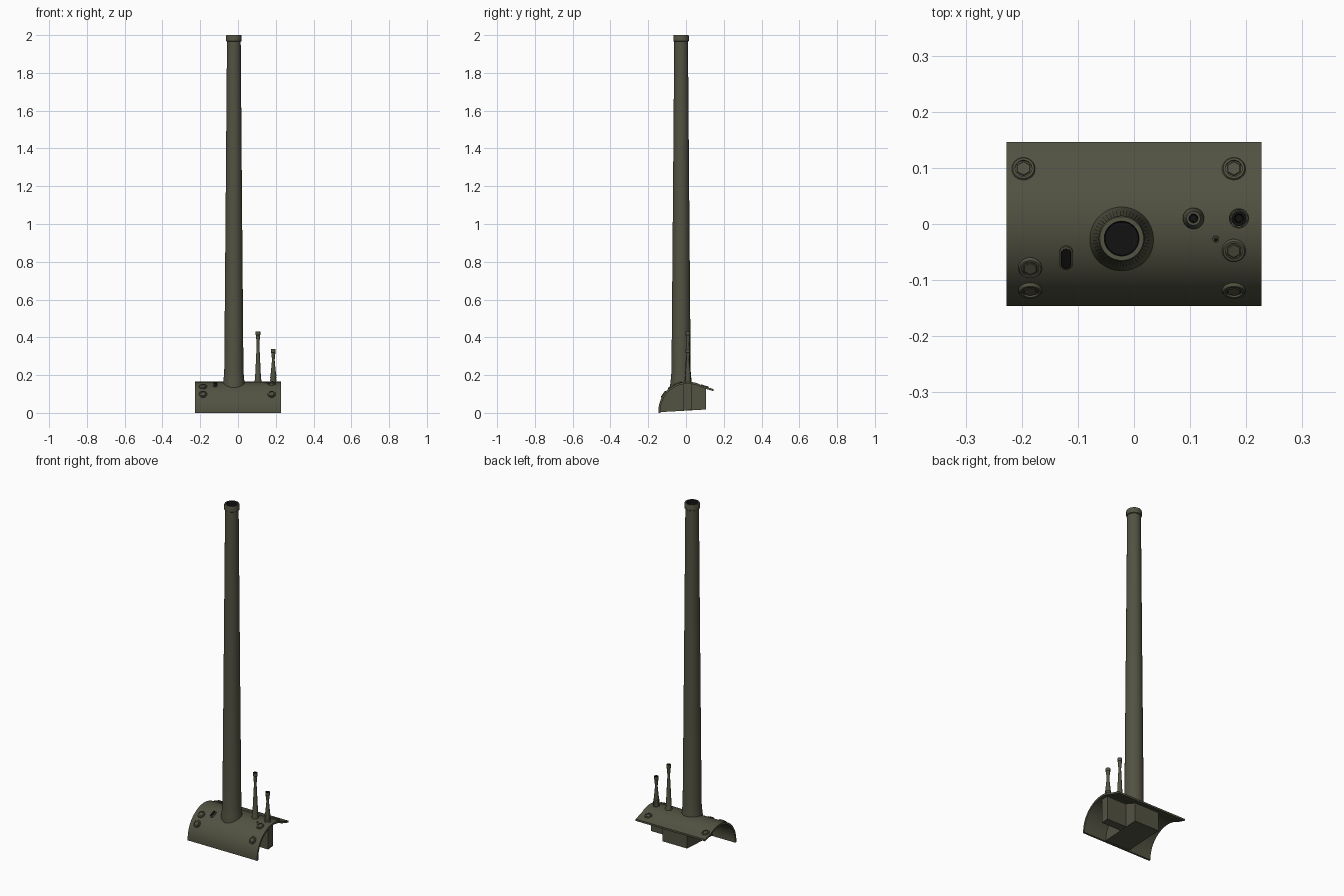
import bpy, bmesh, math
from mathutils import Vector, Matrix

cube = bpy.data.objects.get("Cube")
if cube:
    bpy.data.objects.remove(cube, do_unlink=True)


def material(name, rgb):
    m = bpy.data.materials.new(name)
    m.use_nodes = True
    m.diffuse_color = (*rgb, 1)
    bsdf = m.node_tree.nodes["Principled BSDF"]
    bsdf.inputs["Base Color"].default_value = (*rgb, 1)
    bsdf.inputs["Roughness"].default_value = 0.7
    return m


OLIVE = material("olive_drab", (0.085, 0.085, 0.055))
DARK = material("bore_black", (0.006, 0.006, 0.006))
parts = []


def finish(name, bm, matrix=None):
    bmesh.ops.recalc_face_normals(bm, faces=bm.faces)
    mesh = bpy.data.meshes.new(name)
    bm.to_mesh(mesh)
    bm.free()
    mesh.materials.append(OLIVE)
    mesh.materials.append(DARK)
    obj = bpy.data.objects.new(name, mesh)
    bpy.context.collection.objects.link(obj)
    if matrix:
        obj.matrix_world = matrix
    parts.append(obj)
    return obj


def lathe(name, profile, matrix, segs=32, stretch=0, dark_from=None):
    """Turned part; rings from dark_from onward are bore faces."""
    bm = bmesh.new()
    rings = []
    for r, z in profile:
        ring = []
        for i in range(segs):
            a = 2 * math.pi * (i + 0.5) / segs
            y = r * math.sin(a) + math.copysign(stretch, math.sin(a))
            ring.append(bm.verts.new((r * math.cos(a), y, z)))
        rings.append(ring)
    dark = len(profile) if dark_from is None else dark_from
    for k in range(len(rings) - 1):
        for i in range(segs):
            j = (i + 1) % segs
            f = bm.faces.new((rings[k][i], rings[k][j], rings[k + 1][j], rings[k + 1][i]))
            f.material_index = int(k >= dark)
    bm.faces.new(rings[0])
    bm.faces.new(rings[-1]).material_index = int(dark < len(profile))
    return finish(name, bm, matrix)


def prism(name, outline, x0, x1):
    """Side outline in y, z carried along x."""
    bm = bmesh.new()
    face = bm.faces.new([bm.verts.new((x0, y, z)) for y, z in outline])
    new = bmesh.ops.extrude_face_region(bm, geom=[face])["geom"]
    bmesh.ops.translate(bm, vec=(x1 - x0, 0, 0),
                        verts=[v for v in new if isinstance(v, bmesh.types.BMVert)])
    return finish(name, bm)


# Curved shield: circular arc running into a shallow rear flange
CY, CZ, R = 0.009, 0.01, 0.155
FLANGE, BACK = 0.088, 0.146


def surface(y):
    """Height and outward normal of the shield at y."""
    z0 = CZ + math.sqrt(R * R - (FLANGE - CY) ** 2)
    if y > FLANGE:
        return z0 - 0.3 * (y - FLANGE), Vector((0, 0.29, 0.957))
    h = math.sqrt(max(R * R - (y - CY) ** 2, 0))
    return CZ + h, Vector((0, y - CY, h)).normalized()


def seat(x, y):
    z, n = surface(y)
    rot = Vector((0, 0, 1)).rotation_difference(n).to_matrix().to_4x4()
    return Matrix.Translation((x, y, z)) @ rot


end = math.acos((FLANGE - CY) / R)
angles = [math.pi + (end - math.pi) * i / 28 for i in range(29)]


def arc(r):
    return [(CY + r * math.cos(a), CZ + r * math.sin(a)) for a in angles]


T = 0.011
outer = [(-BACK, 0)] + arc(R) + [(BACK, surface(BACK)[0])]
inner = [(-BACK + T, 0)] + arc(R - T) + [(BACK, surface(BACK)[0] - T)]
prism("shield", outer + inner[::-1], -0.227, 0.227)


# Blocks beneath the shield, with tops tucked into its thickness
def block(name, x0, x1, y0, y1, z0, z1):
    ys = [y0 + (y1 - y0) * i / 12 for i in range(13)]
    top = [(y, surface(y)[0] - 0.006) for y in ys]
    prism(name, [(y1, z1), (y0, z0)] + top, x0, x1)


block("main_cradle", -0.08, 0.08, -0.138, 0.105, 0.004, 0.018)
block("side_cradle", 0.08, 0.208, -0.015, 0.03, 0.012, 0.016)

# Main barrel with base flare, muzzle collar and deep bore
lathe("main_barrel", [
    (0.058, 0.11), (0.058, 0.15), (0.055, 0.175), (0.051, 0.22), (0.046, 0.8),
    (0.042, 1.28), (0.0365, 1.965), (0.041, 1.968), (0.041, 1.995), (0.039, 2.0),
    (0.031, 2.0), (0.029, 1.98), (0.029, 1.5)],
    Matrix.Translation((-0.022, -0.026, 0)), 48, dark_from=10)

# Two small barrels with flared muzzles
lathe("long_small_barrel", [
    (0.019, 0.14), (0.019, 0.17), (0.016, 0.18), (0.0075, 0.355), (0.0075, 0.37),
    (0.011, 0.41), (0.0125, 0.412), (0.0125, 0.43), (0.008, 0.43), (0.006, 0.38)],
    Matrix.Translation((0.106, 0.01, 0)), 24, dark_from=8)
ribs = []
for i in range(4):
    z = 0.16 + i * 0.012
    ribs += [(0.019 - i * 0.001, z), (0.019 - i * 0.001, z + 0.006),
             (0.014, z + 0.006), (0.014, z + 0.012)]
lathe("short_small_barrel", [(0.019, 0.14)] + ribs + [
    (0.0075, 0.275), (0.0075, 0.285), (0.011, 0.318), (0.0125, 0.32),
    (0.0125, 0.338), (0.008, 0.338), (0.006, 0.29)],
    Matrix.Translation((0.187, 0.01, 0)), 24, dark_from=len(ribs) + 5)

# Hex bolts seated in rings on the shield
bolts = [(-0.197, 0.098), (0.178, 0.098), (-0.185, -0.078),
         (0.178, -0.047), (-0.185, -0.118), (0.178, -0.118)]
for i, (x, y) in enumerate(bolts):
    lathe(f"bolt_ring_{i + 1}", [(0.021, -0.004), (0.021, 0.002), (0.019, 0.005),
                                 (0.015, 0.005), (0.015, 0.001)], seat(x, y), 24)
    lathe(f"bolt_head_{i + 1}", [(0.0135, -0.002), (0.0135, 0.003), (0.012, 0.004)],
          seat(x, y), 6)

# Sight slot and small pin hole
lathe("sight_slot", [(0.012, -0.004), (0.012, 0.003), (0.009, 0.004), (0.008, 0.002)],
      seat(-0.121, -0.06), 24, stretch=0.011, dark_from=2)
lathe("pin_hole", [(0.006, -0.003), (0.006, 0.003), (0.0035, 0.003), (0.0035, 0.001)],
      seat(0.146, -0.027), 16, dark_from=2)

# Smooth shading with sharp edges kept
bpy.ops.object.select_all(action='DESELECT')
for obj in parts:
    obj.select_set(True)
bpy.context.view_layer.objects.active = parts[0]
bpy.ops.object.shade_smooth_by_angle(angle=math.radians(30))
